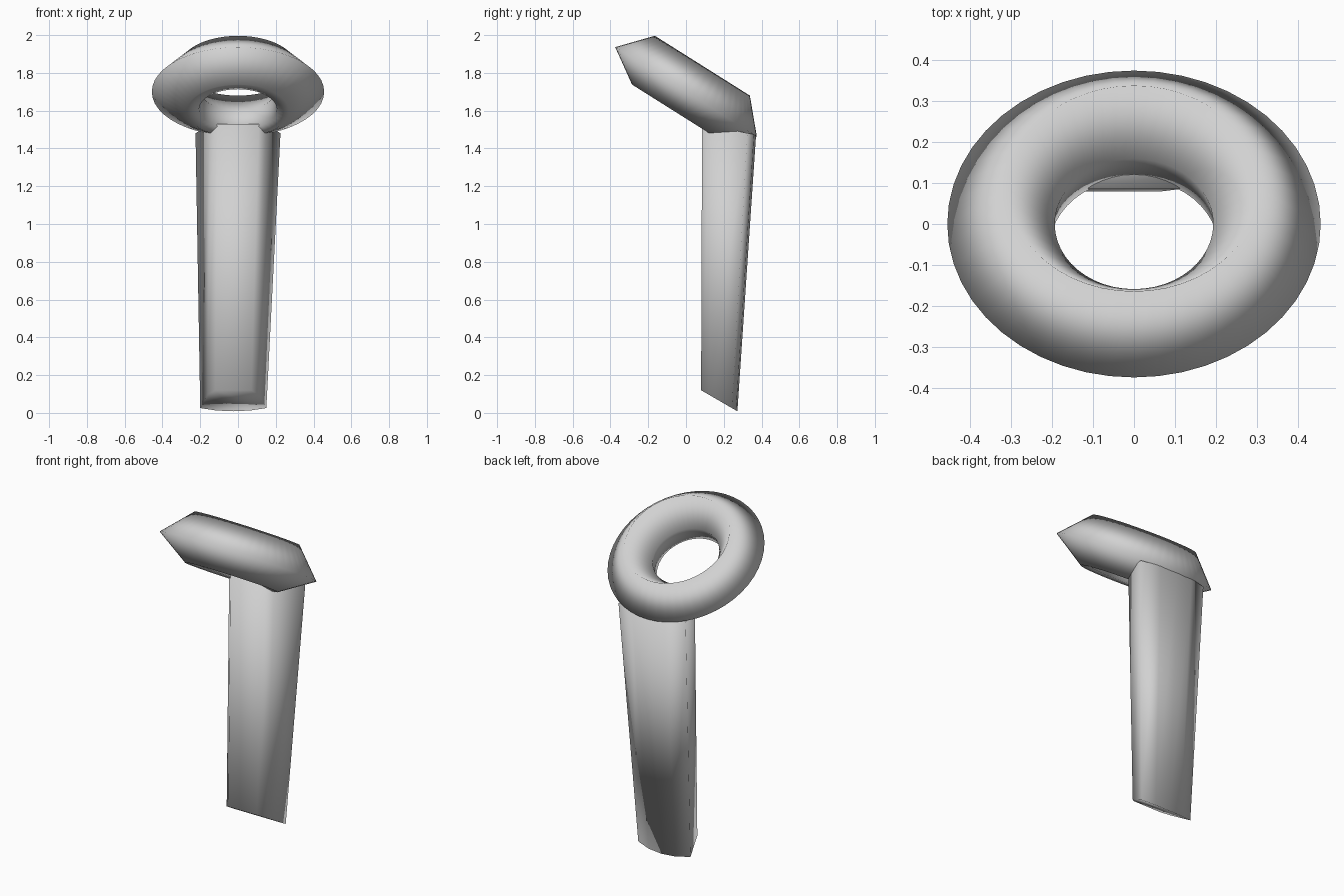
import bpy, bmesh, math
from mathutils import Matrix, Vector

cube = bpy.data.objects.get("Cube")
if cube:
    bpy.data.objects.remove(cube)

grey = bpy.data.materials.new("light_grey")
grey.use_nodes = True
COLOUR = (0.64, 0.64, 0.64, 1)
grey.diffuse_color = COLOUR
grey.node_tree.nodes["Principled BSDF"].inputs["Base Color"].default_value = COLOUR


def loft(name, loops, closed):
    """Skin matching loops of points; close the row of loops or cap its ends."""
    bm = bmesh.new()
    rows = [[bm.verts.new(p) for p in loop] for loop in loops]
    n = len(rows[0])
    pairs = list(zip(rows, rows[1:]))
    if closed:
        pairs.append((rows[-1], rows[0]))
    else:
        bm.faces.new(rows[0])
        bm.faces.new(rows[-1])
    for a, b in pairs:
        for i in range(n):
            j = (i + 1) % n
            bm.faces.new((a[i], a[j], b[j], b[i]))
    bmesh.ops.recalc_face_normals(bm, faces=bm.faces)
    for f in bm.faces:
        f.smooth = True
    mesh = bpy.data.meshes.new(name)
    bm.to_mesh(mesh)
    bm.free()
    mesh.materials.append(grey)
    obj = bpy.data.objects.new(name, mesh)
    bpy.context.collection.objects.link(obj)
    return obj


# Tilted ring: angular tube section (radius, height) swept round, slightly wide in x
SECTION = [(.443, 0), (.297, .163), (.188, 0), (.2, -.11), (.262, -.12)]
SEGMENTS = 48
tilt = Matrix.Translation((0, 0, 1.70)) @ Matrix.Rotation(math.radians(-32.2), 4, 'X')
ring = []
for k in range(SEGMENTS):
    a = math.tau * k / SEGMENTS
    ring.append([tilt @ Vector((1.03 * r * math.cos(a), r * math.sin(a), h))
                 for r, h in SECTION])
loft("ring", ring, True)


# Tapered handle: narrow flat front, flared sides, bowed back, slanted ends
def handle_loop(half, shift, z_front, slope):
    pts = half + [(-x, y) for x, y in reversed(half) if x > 0]
    return [(x + shift, y, z_front - slope * (y - .08)) for x, y in pts]


bottom = [(.095, .08), (.135, .12), (.175, .243), (.09, .265), (0, .272)]
top = [(.11, .085), (.15, .13), (.225, .325), (.11, .36), (0, .371)]
loft("handle", [handle_loop(bottom, -.025, .12, .58),
                handle_loop(top, 0, 1.53, .2)], False)
